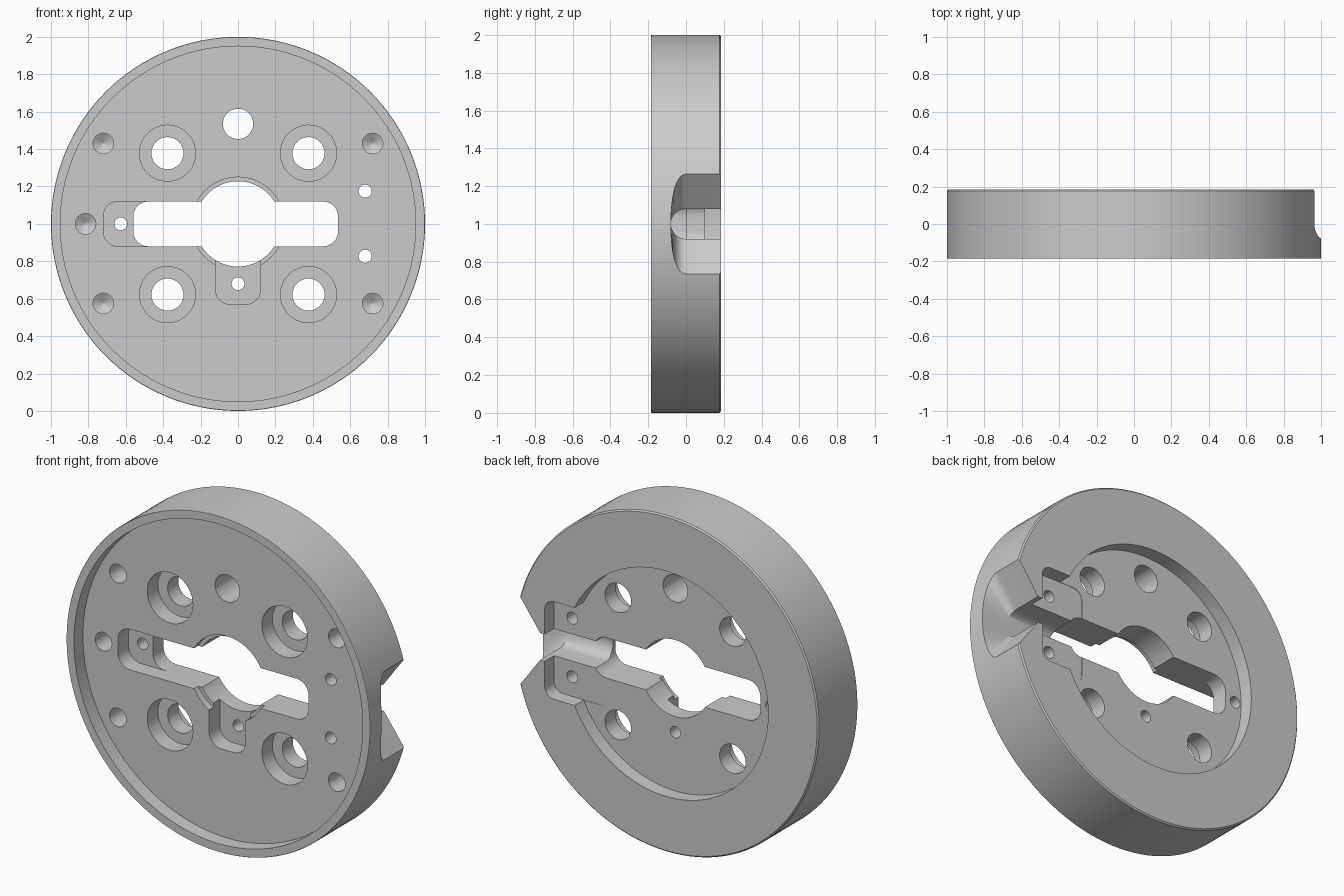
import bpy, bmesh
from math import sin, cos, pi, radians

if "Cube" in bpy.data.objects:
    bpy.data.objects.remove(bpy.data.objects["Cube"])

CZ = 1.0  # height of the disc axis


def make_obj(name, bm):
    bmesh.ops.recalc_face_normals(bm, faces=bm.faces)
    if bm.calc_volume(signed=True) < 0:
        bmesh.ops.reverse_faces(bm, faces=bm.faces)
    me = bpy.data.meshes.new(name)
    bm.to_mesh(me)
    bm.free()
    ob = bpy.data.objects.new(name, me)
    bpy.context.collection.objects.link(ob)
    return ob


def loft(name, rings, closed=False):
    # skin a list of equal-length point rings; cap the ends unless closed
    bm = bmesh.new()
    vs = [[bm.verts.new(p) for p in r] for r in rings]
    n = len(rings[0])
    for k in range(len(vs) if closed else len(vs) - 1):
        a, b = vs[k], vs[(k + 1) % len(vs)]
        for i in range(n):
            j = (i + 1) % n
            bm.faces.new((a[i], a[j], b[j], b[i]))
    if not closed:
        bm.faces.new(vs[0])
        bm.faces.new(vs[-1])
    return make_obj(name, bm)


def prism(pts, y0, y1):
    return loft("cutter", [[(x, y, CZ + z) for x, z in pts] for y in (y0, y1)])


def circle(x, z, r, n=32):
    return [(x + r * cos(2 * pi * i / n), z + r * sin(2 * pi * i / n)) for i in range(n)]


def rounded(x0, x1, z0, z1, r, n=6):
    pts = []
    for k, (cx, cz) in enumerate(((x1 - r, z1 - r), (x0 + r, z1 - r), (x0 + r, z0 + r), (x1 - r, z0 + r))):
        for i in range(n + 1):
            a = pi / 2 * (k + i / n)
            pts.append((cx + r * cos(a), cz + r * sin(a)))
    return pts


# Disc body: lathed profile (radius, y), recessed front and back
FRONT, BACK = -0.1, 0.1
outline = [(0.95, FRONT), (0.95, -0.185), (0.998, -0.185), (1.0, -0.182), (1.0, 0.177),
           (0.992, 0.185), (0.67, 0.185), (0.67, BACK), (0.1, BACK), (0.1, FRONT)]
N = 128
body = loft("disc_body", [[(r * cos(2 * pi * k / N), y, CZ + r * sin(2 * pi * k / N)) for r, y in outline]
                          for k in range(N)], closed=True)

cutters = []
# Front pockets beside the slot and below the bore
cutters.append(prism(rounded(-0.72, -0.4, -0.121, 0.121, 0.08), -0.53, 0.0))
cutters.append(prism(rounded(-0.12, 0.12, -0.43, -0.11, 0.079), -0.54, 0.001))
# Back pocket around the two small holes
cutters.append(prism(rounded(0.45, 0.8, -0.29, 0.29, 0.06), BACK - 0.002, 0.57))
# Central bore with shallow front step, and wide slot
cutters.append(prism(circle(0, 0, 0.25, 64), -0.55, -0.06))
cutters.append(prism(circle(0, 0, 0.228, 64), -0.5, 0.5))
cutters.append(prism(rounded(-0.56, 0.535, -0.12, 0.12, 0.08), -0.52, 0.52))
# Four counterbored holes
for sx in (-1, 1):
    for sz in (-1, 1):
        cutters.append(prism(circle(sx * 0.377, sz * 0.378, 0.15, 48), -0.5, 0.0))
        cutters.append(prism(circle(sx * 0.377, sz * 0.378, 0.086), -0.6, 0.5))
# Plain through holes
for x, z, r in ((0, 0.535, 0.081), (0.68, 0.175, 0.035), (0.68, -0.173, 0.035),
                (-0.627, 0, 0.034), (0, -0.32, 0.034)):
    cutters.append(prism(circle(x, z, r), -0.6, 0.6))
# Blind holes with conical bottoms
for x, z in ((-0.72, 0.43), (0.72, 0.43), (-0.72, -0.425), (0.72, -0.425), (-0.815, 0)):
    cutters.append(loft("cutter", [[(px, y, CZ + pz) for px, pz in circle(x, z, r, 24)]
                                   for y, r in ((-0.5, 0.055), (0.03, 0.055), (0.06, 0.004))]))


# Side cable slot with flared mouth
def slot_section(x, w):
    arc = [(x, -0.08 * sin(pi * i / 24), CZ + w * cos(pi * i / 24)) for i in range(25)]
    return arc + [(x, 0.3, CZ - w), (x, 0.3, CZ + w)]


cutters.append(loft("cutter", [slot_section(0.45, 0.08), slot_section(0.83, 0.08),
                               slot_section(1.02, 0.34)]))

for c in cutters:
    c.hide_render = True
    m = body.modifiers.new("cut", 'BOOLEAN')
    m.operation = 'DIFFERENCE'
    m.solver = 'MANIFOLD'
    m.object = c

# Bake the cuts and remove the cutters
dg = bpy.context.evaluated_depsgraph_get()
mesh = bpy.data.meshes.new_from_object(body.evaluated_get(dg))
body.modifiers.clear()
body.data = mesh
for c in cutters:
    bpy.data.objects.remove(c)

bpy.context.view_layer.objects.active = body
body.select_set(True)
bpy.ops.object.shade_smooth_by_angle(angle=radians(30))
